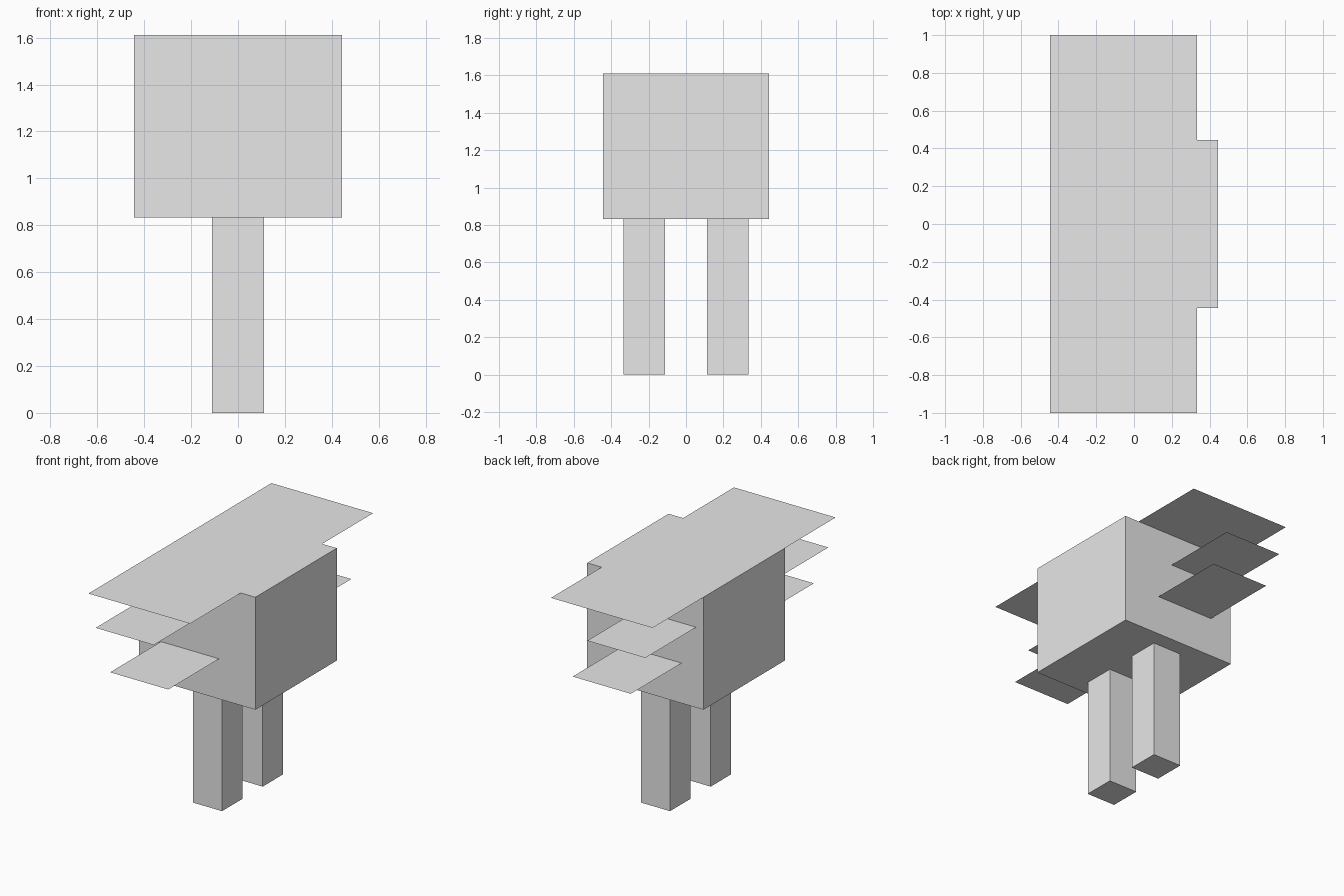
import bpy
import bmesh
from mathutils import Matrix, Vector

if "Cube" in bpy.data.objects:
    bpy.data.objects.remove(bpy.data.objects["Cube"])

U = 1 / 18  # modelling unit: the longest side is 36 units

grey = bpy.data.materials.new("plain_grey")
grey.diffuse_color = (0.8, 0.8, 0.8, 1)
grey.use_nodes = True
grey.node_tree.nodes["Principled BSDF"].inputs["Base Color"].default_value = grey.diffuse_color


def add_object(name, bm):
    mesh = bpy.data.meshes.new(name)
    bm.to_mesh(mesh)
    bm.free()
    mesh.materials.append(grey)
    obj = bpy.data.objects.new(name, mesh)
    bpy.context.collection.objects.link(obj)


def box(name, low, high):
    """Box between two corners given in units."""
    low, high = Vector(low) * U, Vector(high) * U
    bm = bmesh.new()
    place = Matrix.Translation((low + high) / 2) @ Matrix.Diagonal((*(high - low), 1))
    bmesh.ops.create_cube(bm, size=1, matrix=place)
    add_object(name, bm)


def sheet(name, x0, x1, y0, y1, z):
    """Horizontal paper-thin rectangle, in units."""
    bm = bmesh.new()
    corners = ((x0, y0), (x1, y0), (x1, y1), (x0, y1))
    bm.faces.new([bm.verts.new((x * U, y * U, z * U)) for x, y in corners])
    add_object(name, bm)


# Body block
box("body", (-8, -8, 15), (8, 8, 29))

# Two legs and the stepped side flaps, mirrored front to back
for side, s in (("front", -1), ("back", 1)):
    near, far = sorted((2 * s, 6 * s))
    box(side + "_leg", (-2, near, 0), (2, far, 15))
    near, far = sorted((8 * s, 18 * s))
    sheet(side + "_middle_flap", -7, 1, near, far, 25)
    sheet(side + "_lower_flap", -5, 3, near, far, 20)

# Long top sheet lying on the body and overhanging both ends
sheet("top_sheet", -8, 6, -18, 18, 29)
